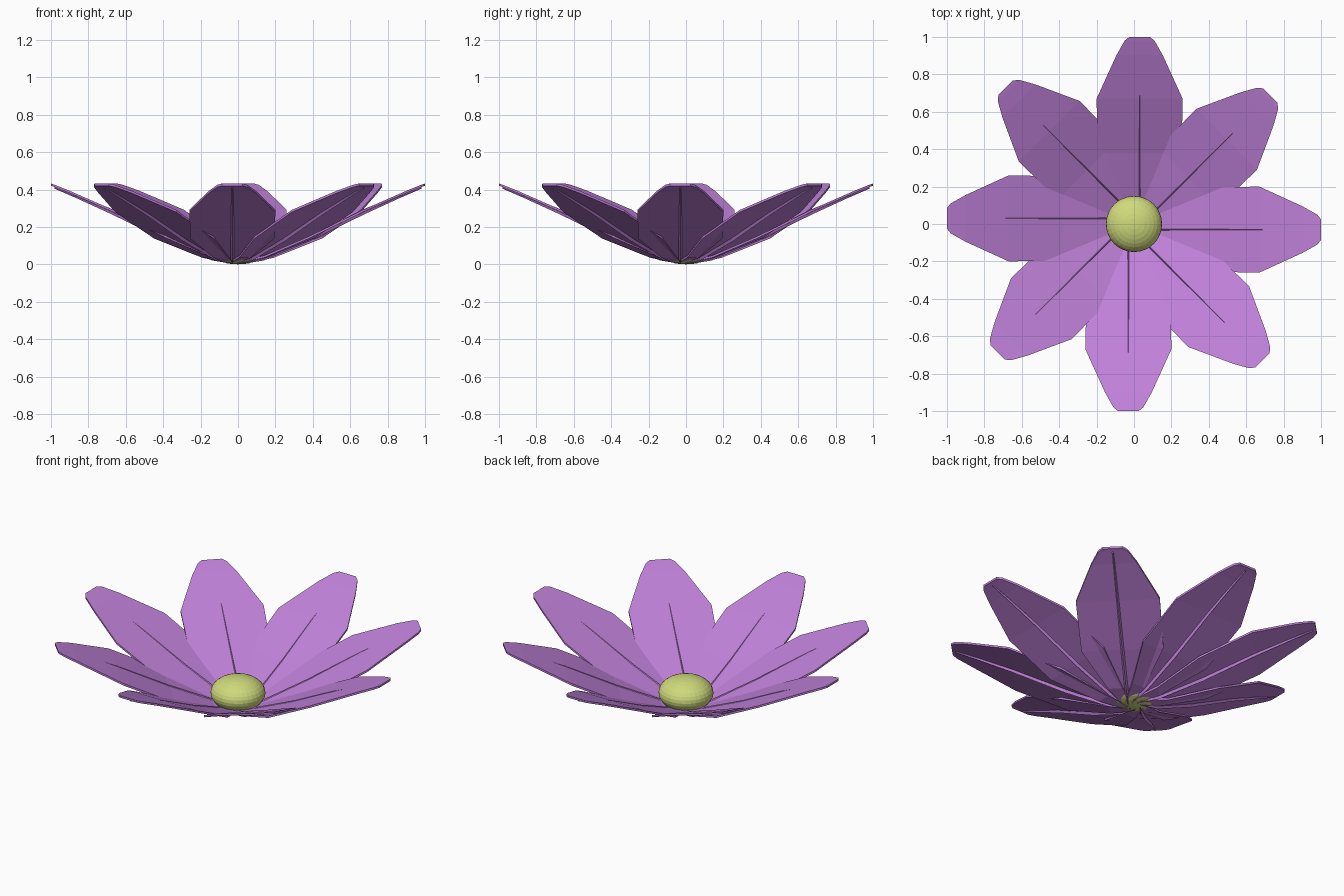
import bpy, bmesh, math
from mathutils import Matrix

if "Cube" in bpy.data.objects:
    bpy.data.objects.remove(bpy.data.objects["Cube"])

PETALS = 8
OFFSET = -0.03          # petals sit slightly to one side of the spoke
# (distance out, half width, height) along one petal
ROWS = [(0.0, 0.03, 0.012), (0.14, 0.10, 0.042), (0.38, 0.225, 0.145), (0.67, 0.23, 0.287),
        (0.9, 0.125, 0.388), (0.98, 0.08, 0.42), (1.0, 0.055, 0.427)]
# (distance out, half width, underside height, top height) along the central vein
VEIN = [(0.02, 0.012, 0.002, 0.026), (0.14, 0.011, 0.022, 0.054), (0.38, 0.009, 0.122, 0.156),
        (0.67, 0.007, 0.266, 0.295), (0.86, 0.005, 0.353, 0.372), (0.98, 0.004, 0.405, 0.414)]


def material(name, color):
    m = bpy.data.materials.new(name)
    m.diffuse_color = color
    m.use_nodes = True
    m.node_tree.nodes["Principled BSDF"].inputs["Base Color"].default_value = m.diffuse_color
    return m


def make_object(name, bm, mat):
    bmesh.ops.recalc_face_normals(bm, faces=bm.faces)
    me = bpy.data.meshes.new(name)
    bm.to_mesh(me)
    bm.free()
    me.materials.append(mat)
    ob = bpy.data.objects.new(name, me)
    bpy.context.collection.objects.link(ob)
    return ob


def loft(name, sections, mat):
    """Closed solid skinned over four-sided cross-sections."""
    bm = bmesh.new()
    rings = [[bm.verts.new(p) for p in s] for s in sections]
    for a, b in zip(rings, rings[1:]):
        for i in range(4):
            j = (i + 1) % 4
            bm.faces.new((a[i], a[j], b[j], b[i]))
    bm.faces.new(rings[0])
    bm.faces.new(rings[-1])
    return make_object(name, bm, mat)


purple = material("petal_purple", (0.53, 0.22, 0.70, 1))
yellow = material("centre_yellow", (0.62, 0.70, 0.20, 1))

# Petals, each a thin faceted blade with a ridge along its middle
T = 0.006
blade = [[(r, OFFSET - w, z - T), (r, OFFSET + w, z - T),
          (r, OFFSET + w, z + T), (r, OFFSET - w, z + T)] for r, w, z in ROWS]
rib = [[(r, OFFSET - w, (lo + hi) / 2), (r, OFFSET, lo),
        (r, OFFSET + w, (lo + hi) / 2), (r, OFFSET, hi)] for r, w, lo, hi in VEIN]
for i in range(PETALS):
    turn = Matrix.Rotation(i * math.tau / PETALS, 4, 'Z')
    for name, sections in (("petal", blade), ("petal_vein", rib)):
        loft(f"{name}_{i + 1}", sections, purple).matrix_world = turn

# Flower centre, a flattened ball
bm = bmesh.new()
bmesh.ops.create_uvsphere(bm, u_segments=32, v_segments=16, radius=0.15)
bmesh.ops.scale(bm, vec=(1, 1, 0.62), verts=bm.verts)
bmesh.ops.translate(bm, vec=(0, 0, 0.094), verts=bm.verts)
make_object("flower_centre", bm, yellow)
